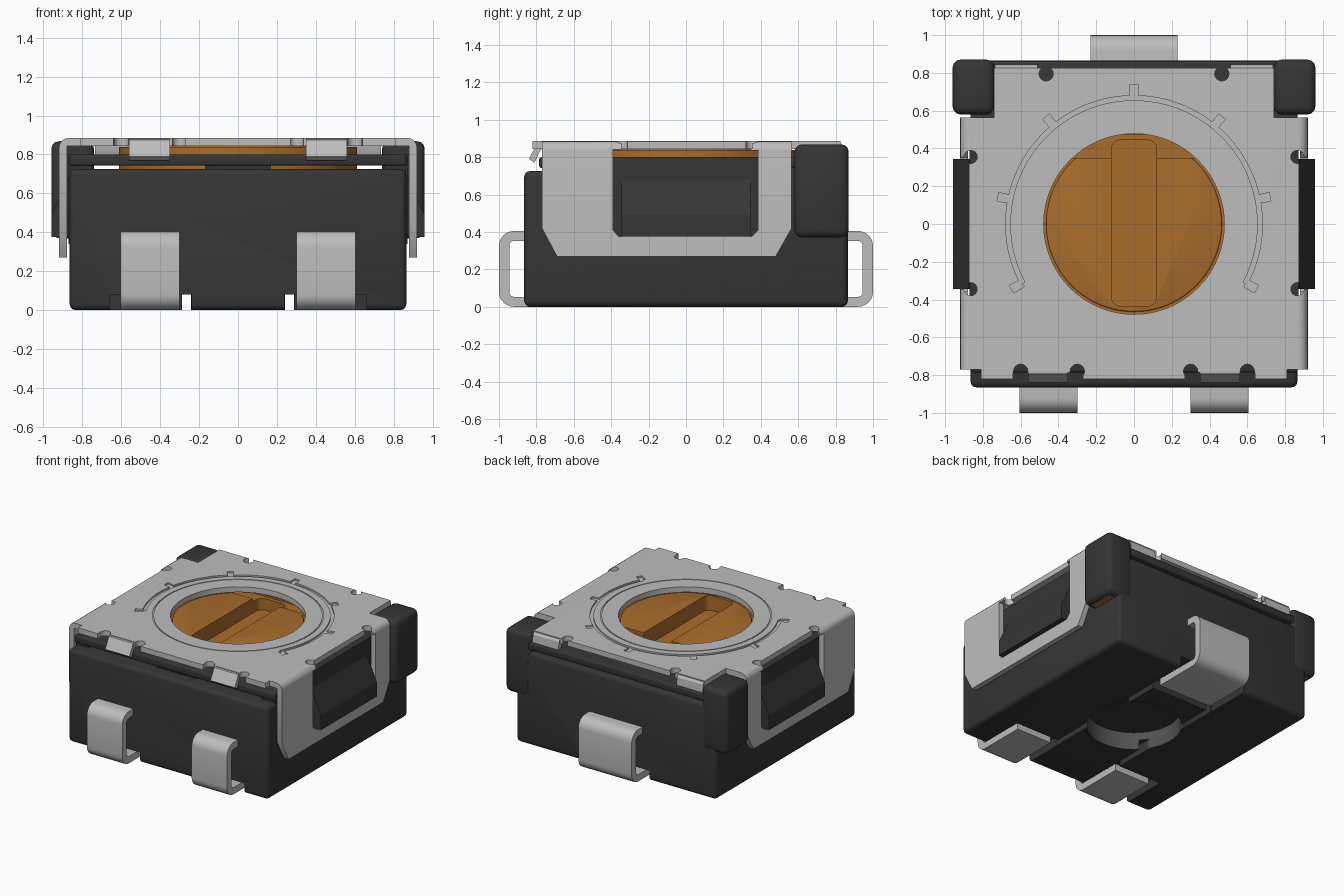
import bpy, bmesh, math
from mathutils import Vector

cube = bpy.data.objects.get("Cube")
if cube:
    bpy.data.objects.remove(cube, do_unlink=True)


def material(name, rgb, rough=0.5):
    m = bpy.data.materials.new(name)
    m.use_nodes = True
    m.diffuse_color = (*rgb, 1)
    b = m.node_tree.nodes["Principled BSDF"]
    b.inputs["Base Color"].default_value = (*rgb, 1)
    b.inputs["Roughness"].default_value = rough
    return m


METAL = material("light grey metal", (0.51, 0.51, 0.51))
SHADE = material("dark grey metal", (0.085, 0.085, 0.085))
DARK = material("charcoal plastic", (0.036, 0.036, 0.036))
ORANGE = material("amber plastic", (0.40, 0.152, 0.024))


def prism(name, pts, axis, lo, hi, mat, bevel=0):
    """Extrude a 2D outline along x (y,z), y (x,z) or z (x,y)."""
    place = {"x": lambda a, b, c: (c, a, b), "y": lambda a, b, c: (a, c, b),
             "z": lambda a, b, c: (a, b, c)}[axis]
    bm = bmesh.new()
    f = bm.faces.new([bm.verts.new(place(a, b, lo)) for a, b in pts])
    ext = bmesh.ops.extrude_face_region(bm, geom=[f])
    move = Vector(place(0, 0, hi - lo))
    bmesh.ops.translate(bm, vec=move, verts=[v for v in ext["geom"] if isinstance(v, bmesh.types.BMVert)])
    bmesh.ops.recalc_face_normals(bm, faces=bm.faces)
    if bevel:
        bmesh.ops.bevel(bm, geom=bm.edges[:], offset=bevel, segments=3, profile=0.5, affect="EDGES")
    me = bpy.data.meshes.new(name)
    bm.to_mesh(me)
    bm.free()
    me.materials.append(mat)
    ob = bpy.data.objects.new(name, me)
    bpy.context.collection.objects.link(ob)
    return ob


def box(name, x0, x1, y0, y1, z0, z1, mat, bevel=0):
    return prism(name, [(x0, y0), (x1, y0), (x1, y1), (x0, y1)], "z", z0, z1, mat, bevel)


def arc(r, a0, a1, n, cx=0, cy=0):
    return [(cx + r * math.cos(math.radians(a0 + (a1 - a0) * i / n)),
             cy + r * math.sin(math.radians(a0 + (a1 - a0) * i / n))) for i in range(n + 1)]


def circle(r, n=64, cx=0, cy=0):
    return arc(r, 0, 360, n, cx, cy)[:-1]


def band(r0, r1, a0, a1, n):
    return arc(r1, a0, a1, n) + arc(r0, a1, a0, n)


def side(s, a, b):
    """Span a..b on the +x (s=1) or -x (s=-1) side, in rising order."""
    return min(s * a, s * b), max(s * a, s * b)


def combine(ob, others, op="DIFFERENCE"):
    """Apply booleans and delete the helper parts."""
    for c in others:
        c.hide_render = True
        m = ob.modifiers.new("cut", "BOOLEAN")
        m.operation, m.object, m.solver = op, c, "EXACT"
        bpy.context.view_layer.update()
        me = bpy.data.meshes.new_from_object(ob.evaluated_get(bpy.context.evaluated_depsgraph_get()))
        ob.modifiers.clear()
        ob.data = me
        bpy.data.objects.remove(c, do_unlink=True)


def smooth(ob):
    bpy.ops.object.select_all(action="DESELECT")
    ob.select_set(True)
    bpy.context.view_layer.objects.active = ob
    bpy.ops.object.shade_smooth_by_angle(angle=math.radians(32))


# Base with terminal recesses, two narrow channels and a round pocket underneath
base = box("base", -.865, .865, -.865, .865, 0, .725, DARK, .03)
liner = prism("pocket_liner", circle(.344), "z", .004, .139, SHADE)
cuts = [box("cut", -.29, .29, .5, 1, -.1, .08, DARK), prism("cut", circle(.345), "z", -.1, .14, DARK)]
for s in (-1, 1):
    cuts.append(box("cut", *side(s, .24, .66), -1, -.5, -.1, .08, DARK))
    cuts.append(box("cut", *side(s, .242, .288), -.6, .6, -.1, .079, DARK))
combine(base, cuts)
combine(liner, [prism("cut", circle(.335), "z", -.1, .3, SHADE)] +
        [box("cut", *side(s, .242, .288), -.6, .6, -.1, .079, SHADE) for s in (-1, 1)])

# Upper frame held above the base by pillars
frame = box("upper_frame", -.865, .865, -.785, .862, .742, .80, DARK, .012)
combine(frame, [prism("cut", circle(.62), "z", .6, 1, DARK)])
for s in (-1, 1):
    box("frame_pillar", *side(s, .75, .86), -.77, .84, .70, .76, DARK)
    box("frame_spacer", -.17, .17, *side(s, .64, .76), .70, .76, DARK)

# Rotor with a screwdriver slot and a lowered flat at the back
rotor = prism("rotor", circle(.612, 80), "z", .71, .838, ORANGE)
combine(rotor, [prism("knob", circle(.465, 80), "z", .75, .85, ORANGE, .008)], "UNION")
slot = (arc(.05, 0, 90, 5, .07, .395) + arc(.05, 90, 180, 5, -.07, .395) +
        arc(.05, 180, 270, 5, -.07, -.385) + arc(.05, 270, 360, 5, .07, -.385))
combine(rotor, [box("cut", -.35, .35, .35, .475, .825, 1, ORANGE),
                prism("cut", slot, "z", .735, 1, ORANGE)])

# Metal cover: bent sheet with two side legs
R, T = .05, .042
outer = [(.92, .27)] + arc(R, 0, 90, 5, .92 - R, .885 - R)
inner = [(.92 - T, .27), (.92 - T, .885 - T)]
half = outer[::-1] + inner
sheet = half + [(-a, b) for a, b in half[::-1]]
cover = prism("cover", sheet, "y", -.77, .565, METAL)
combine(cover, [box("tongue", -.74, .74, .4, .827, .885 - T, .885, METAL),
                box("lip", -.81, .81, -.82, -.6, .885 - T, .885, METAL)], "UNION")
cuts = [prism("cut", circle(.478, 80), "z", .6, 1, METAL)]
for s in (-1, 1):
    # Window, its corner reliefs and the chamfered foot of each leg
    window = [(-.36, .375), (.35, .375), (.385, .41), (.385, .842), (.355, .842),
              (.355, 1), (-.345, 1), (-.345, .842), (-.39, .842), (-.39, .41)]
    cuts.append(prism("cut", window, "x", *side(s, .874, 1), METAL))
    for y in (-.345, .355):
        cuts.append(prism("cut", circle(.035, 16, s * .865, y), "z", .8, 1, METAL))
    cuts.append(prism("cut", [(-.8, .2), (-.65, .2), (-.69, .27), (-.77, .42), (-.8, .42)],
                      "x", *side(s, .8, 1), METAL))
    cuts.append(prism("cut", [(.44, .2), (.6, .2), (.6, .42), (.565, .42), (.48, .27)],
                      "x", *side(s, .8, 1), METAL))
    # Relief notches beside the bent tabs
    cuts.append(box("cut", *side(s, .27, .64), -.9, -.785, .8, 1, METAL))
    for x, y in ((.60, -.78), (.30, -.78), (.465, .795)):
        cuts.append(prism("cut", circle(.038, 16, s * x, y), "z", .8, 1, METAL))
# Engraved scale: an arc with seven ticks
cuts.append(prism("cut", band(.655, .68, -28, 208, 60), "z", .873, 1, METAL))
for i in range(7):
    a = -28 + 236 * i / 6
    cuts.append(prism("cut", band(.67, .735, a - 1.8, a + 1.8, 2), "z", .873, 1, METAL))
# Thin ring around the opening, in two halves
for k in (0, 180):
    cuts.append(prism("cut", band(.598, .606, k - .5, k + 180.5, 40), "z", .88, 1, METAL))
combine(cover, cuts)

for s in (-1, 1):
    # Bent tabs at the front and back of the cover
    front = [(-.77, .885), (-.795, .875), (-.84, .79), (-.81, .77), (-.78, .835), (-.77, .843)]
    back = [(.80, .885), (.825, .88), (.84, .86), (.845, .80), (.815, .80), (.80, .843)]
    smooth(prism("front_tab", front, "x", *side(s, .35, .56), METAL))
    smooth(prism("back_tab", back, "x", *side(s, .51, .735), METAL))
    # Snap wedges with an upper ramp, in the leg windows
    wedge = [(s * .80, .376), (s * .958, .376), (s * .958, .49), (s * .873, .68), (s * .80, .68)]
    prism("snap_wedge", wedge, "y", -.345, .345, DARK)
    box("window_wall", *side(s, .8, .872), -.42, .42, .34, .80, DARK)
    # Rounded corner posts
    smooth(box("corner_post", *side(s, .74, .96), .58, .87, .37, .868, DARK, .04))
    box("post_insert", *side(s, .87, .918), .625, .82, .369, .373, ORANGE)


# Wrapped terminals: a rounded C-shaped strip
def c_path(r, out, lo, hi):
    return arc(r, 270, 180, 6, -out + r, lo + r) + arc(r, 180, 90, 6, -out + r, hi - r)


strip = ([(-.56, 0)] + c_path(.08, 1, 0, .405) + [(-.80, .405), (-.80, .352)] +
         c_path(.027, .945, .053, .352)[::-1] + [(-.56, .053)])
for name, x0, x1, sy in (("front_terminal", -.605, -.30, 1), ("front_terminal", .30, .605, 1),
                         ("back_terminal", -.23, .23, -1)):
    smooth(prism(name, [(a * sy, b) for a, b in strip], "x", x0, x1, METAL))

for ob in (base, liner, frame, rotor, cover):
    smooth(ob)
